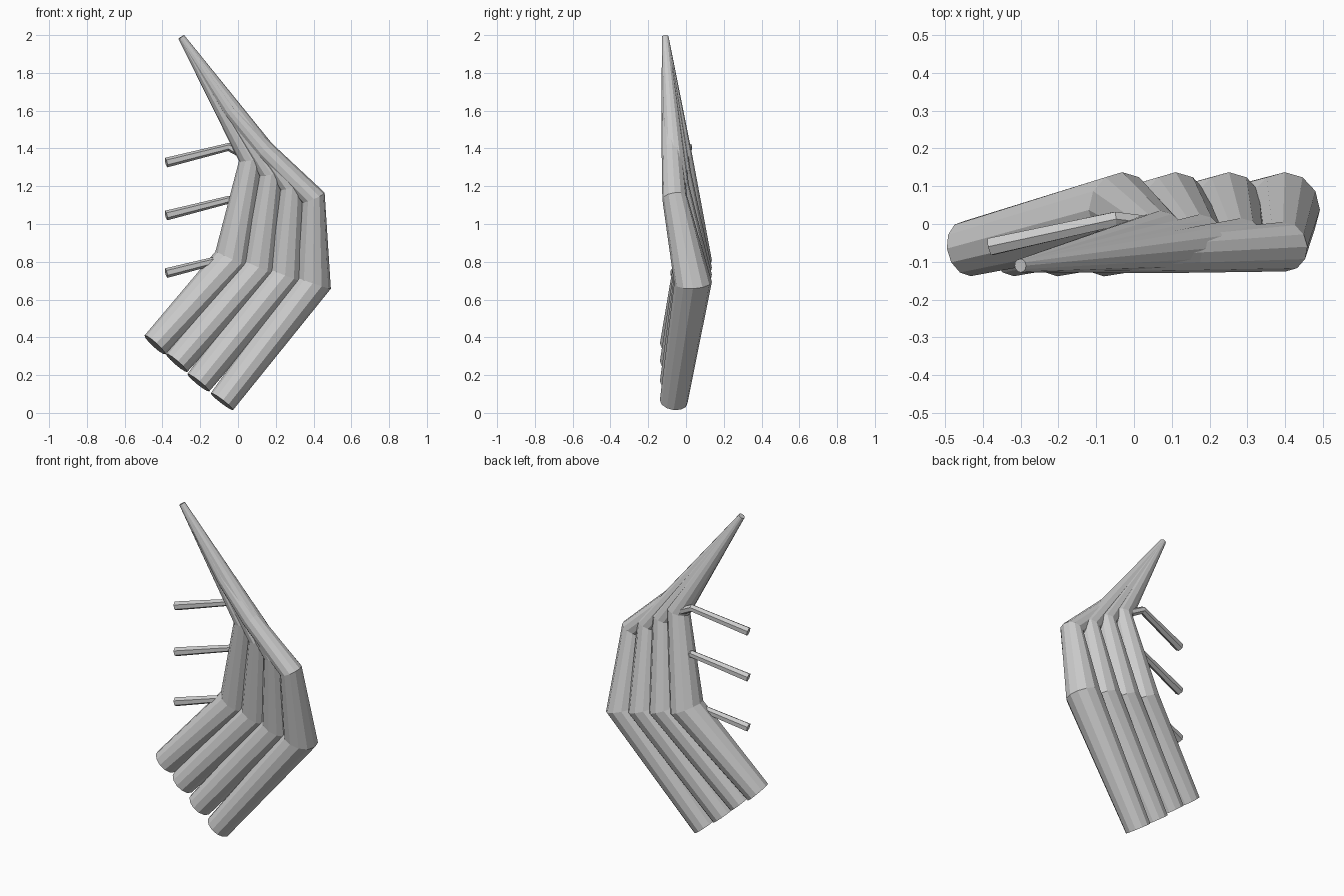
import bpy, bmesh, math
from mathutils import Vector

if "Cube" in bpy.data.objects:
    bpy.data.objects.remove(bpy.data.objects["Cube"])


def tube(name, pts, radii, sides):
    """Flat-faced capped tube along a bent path, one ring per path point."""
    pts = [Vector(p) for p in pts]
    bm = bmesh.new()
    rings = []
    for i, (p, r) in enumerate(zip(pts, radii)):
        a = (p - pts[i - 1]).normalized() if i > 0 else Vector()
        b = (pts[i + 1] - p).normalized() if i < len(pts) - 1 else Vector()
        t = (a + b).normalized()
        # the bends lie almost in the xz plane, so y is a stable reference
        v = Vector((0, 1, 0))
        v = (v - t * v.dot(t)).normalized()
        u = v.cross(t)
        rings.append([bm.verts.new(p + r * (u * math.cos(k * math.tau / sides)
                                            + v * math.sin(k * math.tau / sides)))
                      for k in range(sides)])
    for r0, r1 in zip(rings, rings[1:]):
        for k in range(sides):
            n = (k + 1) % sides
            bm.faces.new((r0[k], r0[n], r1[n], r1[k]))
    bm.faces.new(rings[0])
    bm.faces.new(rings[-1])
    bmesh.ops.recalc_face_normals(bm, faces=bm.faces)
    me = bpy.data.meshes.new(name)
    bm.to_mesh(me)
    bm.free()
    ob = bpy.data.objects.new(name, me)
    bpy.context.collection.objects.link(ob)
    return ob


# Four large pipes merging into one pointed tip
tip = (-0.30, -0.11, 1.99)
ends = [(-0.44, 0.36), (-0.325, 0.265), (-0.21, 0.16), (-0.085, 0.06)]
knees = [(-0.03, 0.81), (0.11, 0.77), (0.25, 0.73), (0.397, 0.69)]
tops = [(0.07, -0.03, 1.345), (0.175, -0.04, 1.27), (0.285, -0.05, 1.20), (0.398, -0.06, 1.14)]
for i in range(4):
    path = [(ends[i][0], -0.065, ends[i][1]), (knees[i][0], 0.037, knees[i][1]), tops[i]]
    radii = [0.074, 0.1, 0.066]
    if i == 3:  # the outer pipe sweeps in a slight curve to the tip
        path += [(0.14, -0.075, 1.39), (-0.04, -0.09, 1.60)]
        radii += [0.054, 0.039]
    tube(f"main_pipe_{i + 1}", path + [tip], radii + [0.018], 12)

# Three thin side pipes
for i, z in enumerate((1.325, 1.045, 0.74)):
    tube(f"side_pipe_{i + 1}",
         [(-0.38, -0.06, z), (-0.05, 0.013, z + 0.083), (0.05, 0.0, z + 0.03)],
         [0.026, 0.022, 0.022], 6)
